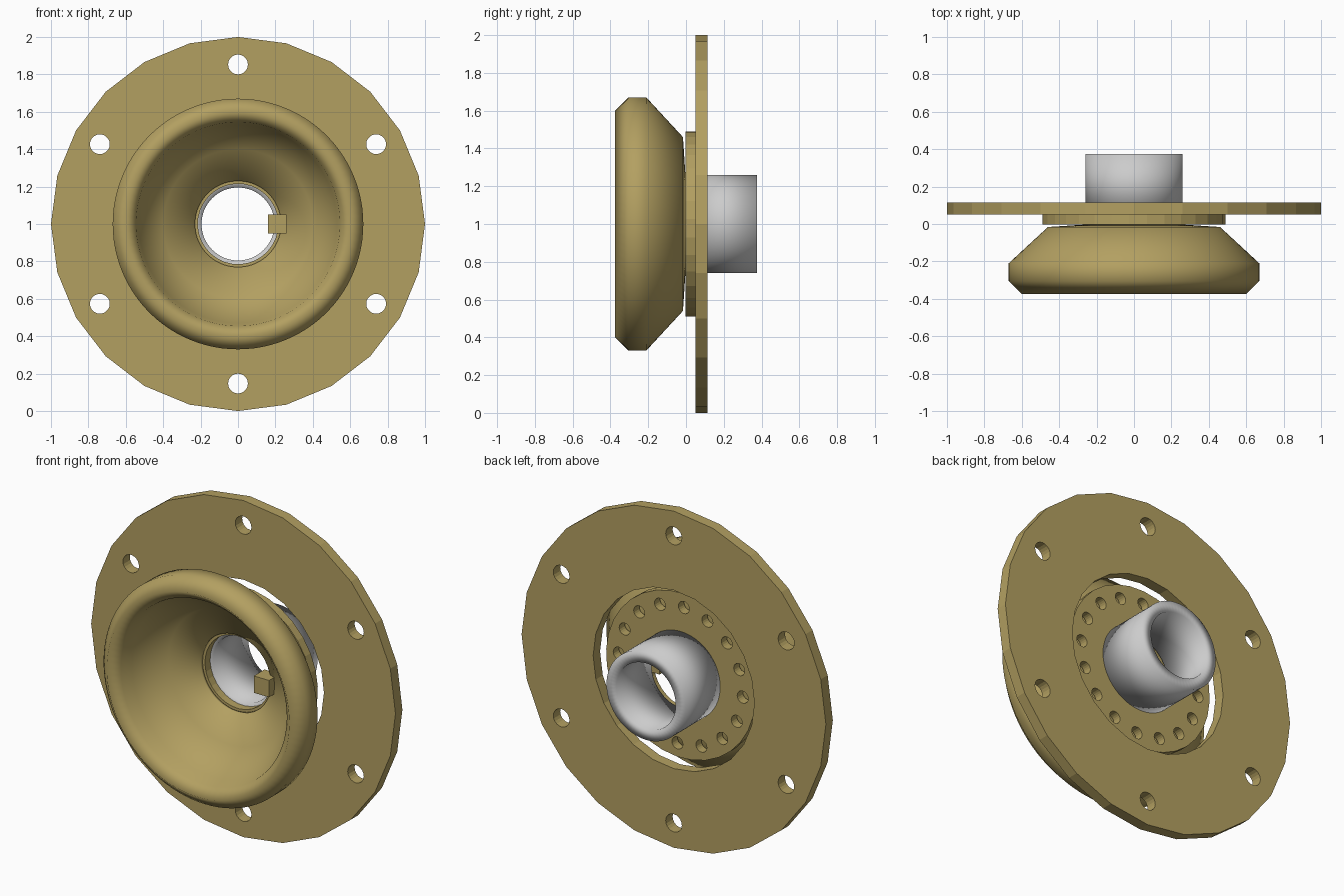
import bpy, bmesh
from math import sin, cos, pi, radians

if "Cube" in bpy.data.objects:
    bpy.data.objects.remove(bpy.data.objects["Cube"])

gold = bpy.data.materials.new("gold_paint")
gold.diffuse_color = (0.45, 0.35, 0.12, 1)
gold.use_nodes = True
gold.node_tree.nodes["Principled BSDF"].inputs["Base Color"].default_value = gold.diffuse_color


def finish(name, bm, mat=None):
    bmesh.ops.recalc_face_normals(bm, faces=bm.faces)
    me = bpy.data.meshes.new(name)
    bm.to_mesh(me)
    bm.free()
    ob = bpy.data.objects.new(name, me)
    bpy.context.collection.objects.link(ob)
    if mat:
        me.materials.append(mat)
    return ob


def lathe(name, profile, sides, mat=None, turn=0.0, smooth=False):
    """Spin a closed (radius, y) profile around the y axis at height z = 1."""
    bm = bmesh.new()
    rings = []
    for i in range(sides):
        a = turn + 2 * pi * i / sides
        rings.append([bm.verts.new((r * cos(a), y, 1 + r * sin(a))) for r, y in profile])
    n = len(profile)
    for i in range(sides):
        p, q = rings[i], rings[(i + 1) % sides]
        for j in range(n):
            k = (j + 1) % n
            f = bm.faces.new((p[j], p[k], q[k], q[j]))
            f.smooth = smooth
    return finish(name, bm, mat)


def drill(ob, count, ring, radius, start):
    """Cut a ring of round holes along y."""
    bm = bmesh.new()
    sides = 20
    for i in range(count):
        a = start + 2 * pi * i / count
        cx, cz = ring * cos(a), 1 + ring * sin(a)
        ends = []
        for y in (-0.2, 0.3):
            ends.append([bm.verts.new((cx + radius * cos(2 * pi * s / sides), y,
                                       cz + radius * sin(2 * pi * s / sides)))
                         for s in range(sides)])
        for s in range(sides):
            t = (s + 1) % sides
            bm.faces.new((ends[0][s], ends[0][t], ends[1][t], ends[1][s]))
        bm.faces.new(ends[0])
        bm.faces.new(ends[1])
    cutter = finish(ob.name + "_cutter", bm)
    mod = ob.modifiers.new("holes", "BOOLEAN")
    mod.operation = "DIFFERENCE"
    mod.solver = "EXACT"
    mod.object = cutter
    # bake the holes, then drop the cutter
    dg = bpy.context.evaluated_depsgraph_get()
    me = bpy.data.meshes.new_from_object(ob.evaluated_get(dg))
    ob.modifiers.clear()
    ob.data = me
    bpy.data.objects.remove(cutter)


def annulus(inner, outer, y0, y1):
    return [(inner, y0), (outer, y0), (outer, y1), (inner, y1)]


# outer mounting plate with six bolt holes
plate = lathe("mounting_plate", annulus(0.53, 1.0, 0.05, 0.115), 24, gold)
drill(plate, 6, 0.853, 0.053, radians(90))

# inner disc with a ring of small holes
disc = lathe("hub_disc", annulus(0.215, 0.49, -0.003, 0.05), 32, gold, radians(3))
drill(disc, 16, 0.408, 0.036, radians(3))

# thick-rimmed dish at the front
dish = [(0.23, -0.001), (0.46, -0.016), (0.67, -0.21), (0.67, -0.305),
        (0.60, -0.375), (0.545, -0.32), (0.53, -0.24), (0.40, -0.08), (0.23, -0.02)]
lathe("dish", dish, 96, gold, smooth=True)

# grey sleeve at the back
lathe("sleeve", annulus(0.195, 0.26, 0.045, 0.375), 64, smooth=True)

# small square key
bm = bmesh.new()
bmesh.ops.create_cube(bm, size=0.1)
bmesh.ops.translate(bm, verts=bm.verts, vec=(0.21, -0.03, 1))
finish("key_block", bm, gold)
